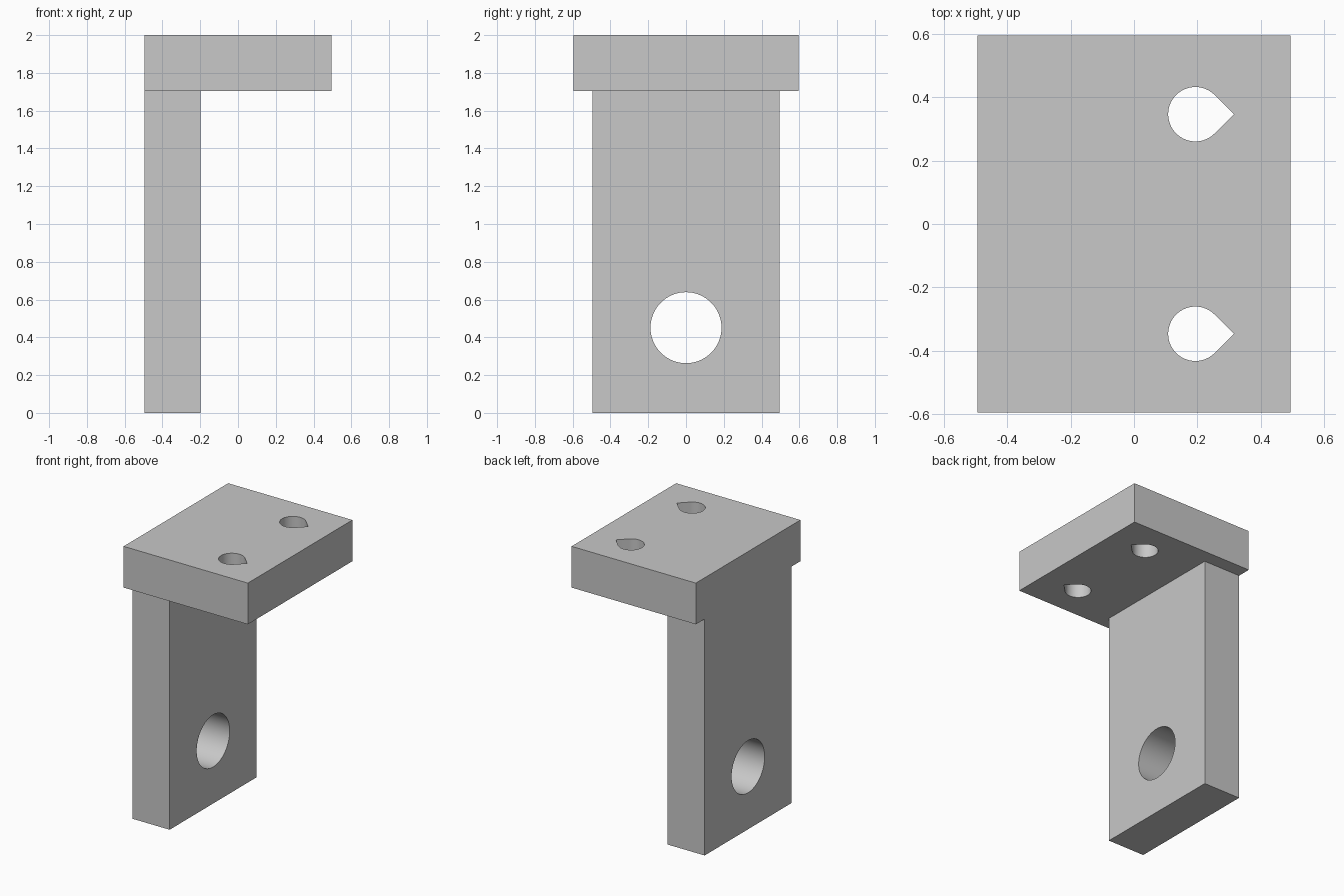
import bpy, bmesh, math
from mathutils import Vector

cube = bpy.data.objects.get("Cube")
if cube:
    bpy.data.objects.remove(cube, do_unlink=True)

# Material
grey = bpy.data.materials.new("plain grey")
grey.use_nodes = True
COLOUR = (0.58, 0.58, 0.58, 1)
grey.diffuse_color = COLOUR
grey.node_tree.nodes["Principled BSDF"].inputs["Base Color"].default_value = COLOUR

HALF_X, HALF_Y, HEIGHT = 0.495, 0.595, 2.0
LEG_HALF_Y, THICK = 0.495, 0.297
UNDERSIDE = HEIGHT - THICK


def prism(name, outline, direction):
    """Extrude a flat outline along a direction into a closed solid."""
    bm = bmesh.new()
    face = bm.faces.new([bm.verts.new(p) for p in outline])
    moved = bmesh.ops.extrude_face_region(bm, geom=[face])["geom"]
    bmesh.ops.translate(bm, vec=Vector(direction),
                        verts=[v for v in moved if isinstance(v, bmesh.types.BMVert)])
    bmesh.ops.recalc_face_normals(bm, faces=bm.faces)
    mesh = bpy.data.meshes.new(name)
    bm.to_mesh(mesh)
    bm.free()
    mesh.materials.append(grey)
    obj = bpy.data.objects.new(name, mesh)
    bpy.context.collection.objects.link(obj)
    return obj


def block(name, x0, x1, half_y, z0, z1):
    outline = [(x0, -half_y, z0), (x1, -half_y, z0), (x1, half_y, z0), (x0, half_y, z0)]
    return prism(name, outline, (0, 0, z1 - z0))


def combine(target, tool, operation):
    """Apply a boolean to the target and discard the tool."""
    tool.hide_render = True
    mod = target.modifiers.new(operation.lower(), "BOOLEAN")
    mod.operation, mod.object, mod.solver = operation, tool, "EXACT"
    bpy.context.view_layer.objects.active = target
    bpy.ops.object.modifier_apply(modifier=mod.name)
    bpy.data.objects.remove(tool, do_unlink=True)


def arc(radius, start, end, steps):
    angles = [start + (end - start) * i / steps for i in range(steps + 1)]
    return [(radius * math.cos(a), radius * math.sin(a)) for a in angles]


# Top plate and upright leg, flush along one side
bracket = block("bracket", -HALF_X, HALF_X, HALF_Y, UNDERSIDE, HEIGHT)
leg = block("leg", -HALF_X, -HALF_X + THICK, LEG_HALF_Y, 0, HEIGHT - THICK / 2)
combine(bracket, leg, "UNION")

# Round hole through the leg
ring = arc(0.188, 0, 2 * math.pi, 72)[:-1]
hole = prism("leg_hole_cutter", [(-0.7, u, 0.451 + v) for u, v in ring], (0.7, 0, 0))
combine(bracket, hole, "DIFFERENCE")

# Teardrop holes through the plate, pointing away from the leg
R = 0.086
drop = arc(R, math.pi / 4, 7 * math.pi / 4, 48) + [(R * math.sqrt(2), 0)]
for side in (-1, 1):
    outline = [(0.194 + u, side * 0.347 + v, UNDERSIDE - 0.1) for u, v in drop]
    combine(bracket, prism("plate_hole_cutter", outline, (0, 0, 0.6)), "DIFFERENCE")

# Merge coplanar faces, then smooth only the hole walls
bm = bmesh.new()
bm.from_mesh(bracket.data)
bmesh.ops.remove_doubles(bm, verts=bm.verts, dist=1e-5)
bmesh.ops.dissolve_limit(bm, angle_limit=math.radians(0.5), verts=bm.verts, edges=bm.edges)
bm.to_mesh(bracket.data)
bm.free()

bpy.ops.object.select_all(action="DESELECT")
bracket.select_set(True)
bpy.context.view_layer.objects.active = bracket
bpy.ops.object.shade_smooth_by_angle(angle=math.radians(30))
